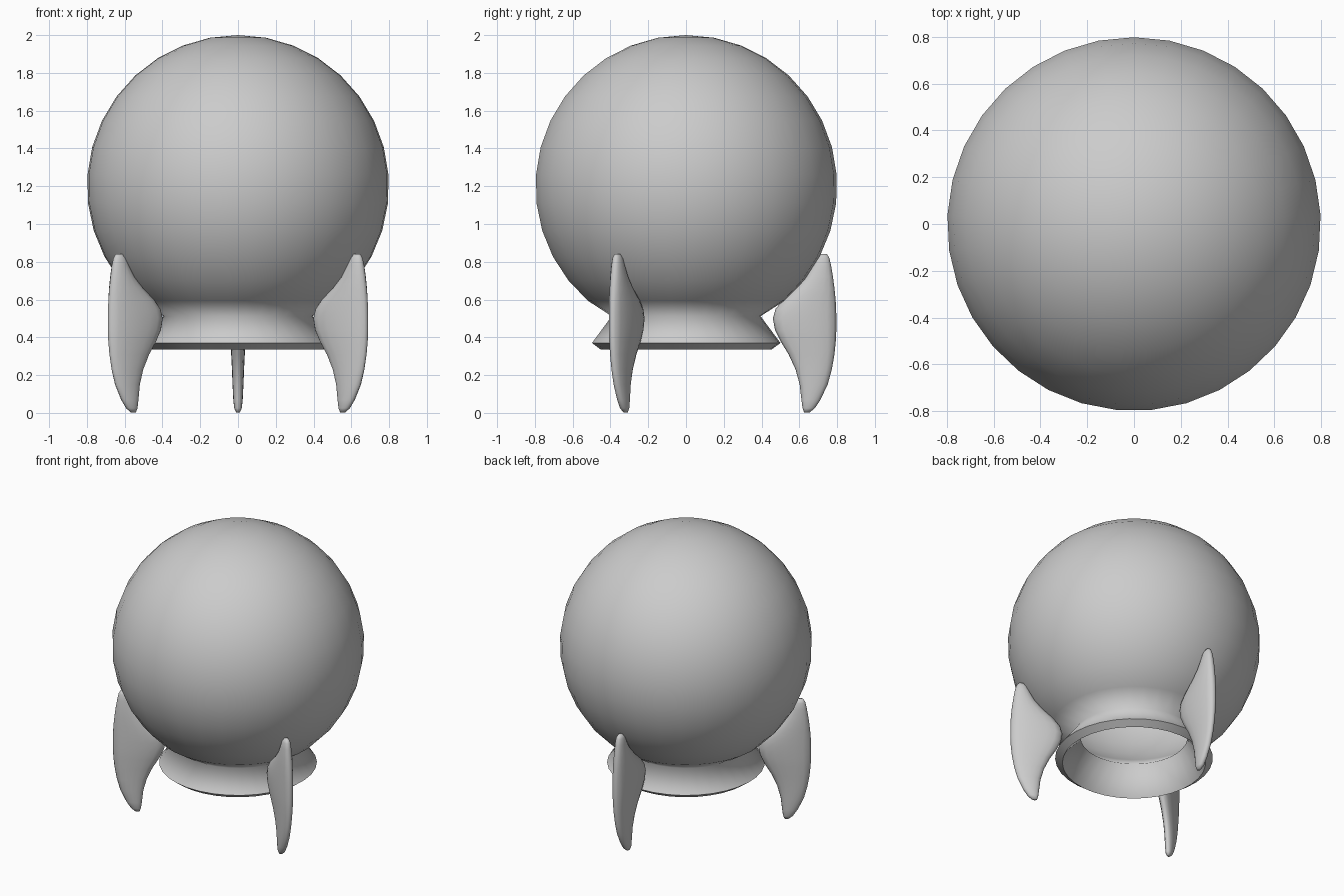
import bpy, bmesh
from math import sin, cos, pi, radians, copysign
from mathutils import Matrix, Vector

if "Cube" in bpy.data.objects:
    bpy.data.objects.remove(bpy.data.objects["Cube"])


def make_object(name, bm):
    mesh = bpy.data.meshes.new(name)
    for f in bm.faces:
        f.smooth = True
    bm.to_mesh(mesh)
    bm.free()
    ob = bpy.data.objects.new(name, mesh)
    bpy.context.collection.objects.link(ob)
    return ob


# Round body with flared skirt: one open shell spun around z, then thickened inward
R, CZ, SEGS = 0.8, 1.2, 33
profile = [(R * sin(a), CZ + R * cos(a)) for a in (radians(150 * i / 14) for i in range(15))]
profile[-1] = (0.395, 0.512)          # neck
profile += [(0.5, 0.37)]              # skirt lip
bm = bmesh.new()
verts = [bm.verts.new((0, r, z)) for r, z in profile]
edges = [bm.edges.new(p) for p in zip(verts, verts[1:])]
bmesh.ops.spin(bm, geom=verts + edges, cent=(0, 0, 0), axis=(0, 0, 1),
               angle=2 * pi, steps=SEGS)
bmesh.ops.remove_doubles(bm, verts=bm.verts, dist=1e-4)
bmesh.ops.recalc_face_normals(bm, faces=bm.faces)
bm.normal_update()
top = max(bm.faces, key=lambda f: f.calc_center_median().z)
if top.normal.z < 0:
    bmesh.ops.reverse_faces(bm, faces=bm.faces)
for e in bm.edges:
    if e.is_boundary:
        e.smooth = False
body = make_object("body_shell", bm)
shell = body.modifiers.new("Thickness", 'SOLIDIFY')
shell.thickness = 0.057
shell.offset = -1

# Fin cross-sections: height, inner radius, outer radius, half thickness
FIN = [(0.003, 0.625, 0.655, 0.010), (0.025, 0.617, 0.682, 0.020),
       (0.07, 0.611, 0.712, 0.025), (0.15, 0.602, 0.750, 0.029),
       (0.23, 0.580, 0.772, 0.032), (0.31, 0.543, 0.786, 0.036),
       (0.38, 0.500, 0.793, 0.041), (0.44, 0.471, 0.796, 0.044),
       (0.50, 0.460, 0.796, 0.045), (0.55, 0.474, 0.795, 0.045),
       (0.60, 0.515, 0.792, 0.043), (0.66, 0.583, 0.786, 0.040),
       (0.72, 0.637, 0.778, 0.035), (0.78, 0.671, 0.768, 0.029),
       (0.82, 0.688, 0.759, 0.023), (0.842, 0.708, 0.746, 0.012)]
SIDES = 16


def make_fin(name, angle):
    bm = bmesh.new()
    turn = Matrix.Rotation(angle, 3, 'Z')
    rings = []
    for z, inner, outer, t in FIN:
        ring = []
        for k in range(SIDES):
            a = 2 * pi * k / SIDES
            x = (inner + outer) / 2 + (outer - inner) / 2 * cos(a)
            y = t * copysign(abs(sin(a)) ** 0.85, sin(a))
            ring.append(bm.verts.new(turn @ Vector((x, y, z))))
        rings.append(ring)
    for lo, hi in zip(rings, rings[1:]):
        for k in range(SIDES):
            n = (k + 1) % SIDES
            bm.faces.new((lo[k], lo[n], hi[n], hi[k]))
    bm.faces.new(rings[0][::-1])
    bm.faces.new(rings[-1])
    bmesh.ops.remove_doubles(bm, verts=bm.verts, dist=1e-5)
    return make_object(name, bm)


# Three fins, evenly spaced
for name, deg in (("fin_back", 90), ("fin_front_right", -30), ("fin_front_left", -150)):
    make_fin(name, radians(deg))
